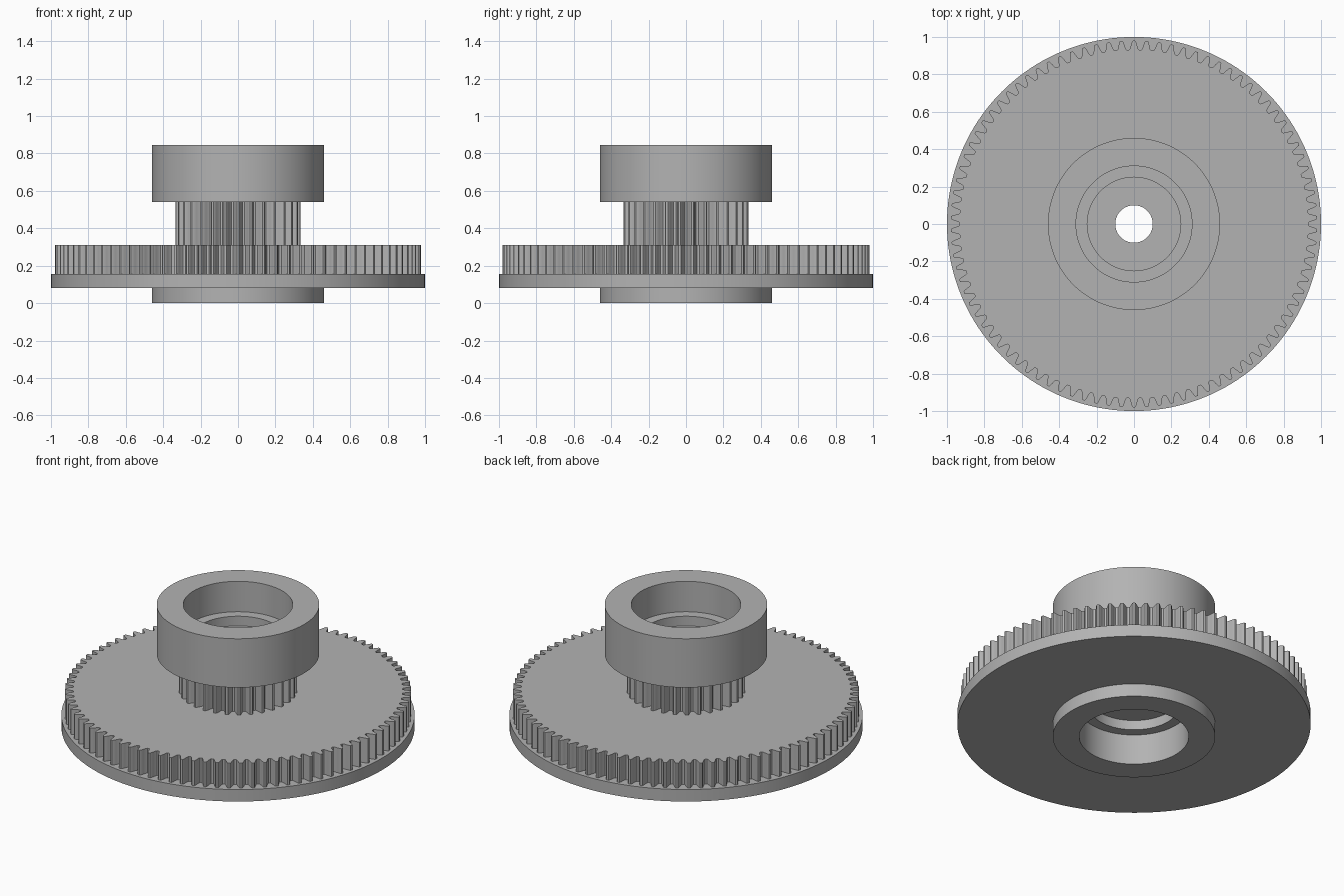
import bpy, bmesh, math

cube = bpy.data.objects.get("Cube")
if cube:
    bpy.data.objects.remove(cube, do_unlink=True)

grey = bpy.data.materials.new("plain grey")
grey.use_nodes = True
colour = (0.45, 0.45, 0.45, 1)
grey.diffuse_color = colour
grey.node_tree.nodes["Principled BSDF"].inputs["Base Color"].default_value = colour

HOLE, SEAT, BEARING, HUB, DISC = 0.10, 0.25, 0.31, 0.46, 1.0
Z_FLANGE, Z_GEAR, Z_PINION, Z_HUB, Z_TOP = 0.08, 0.155, 0.31, 0.54, 0.845
LEDGE, SHOULDER = 0.19, 0.25    # depths of the two bore steps from either end
SEGMENTS = 160


def ring(bm, outline, z):
    return [bm.verts.new((r * math.cos(a), r * math.sin(a), z)) for r, a in outline]


def bridge(bm, lower, upper):
    n = len(lower)
    for i in range(n):
        j = (i + 1) % n
        bm.faces.new((lower[i], lower[j], upper[j], upper[i]))


def circle(r, n=SEGMENTS):
    return [(r, math.tau * i / n) for i in range(n)]


def finish(bm, name):
    mesh = bpy.data.meshes.new(name)
    bm.to_mesh(mesh)
    bm.free()
    mesh.materials.append(grey)
    obj = bpy.data.objects.new(name, mesh)
    bpy.context.collection.objects.link(obj)
    bpy.ops.object.select_all(action="DESELECT")
    obj.select_set(True)
    bpy.context.view_layer.objects.active = obj
    bpy.ops.object.shade_smooth_by_angle(angle=math.radians(25))
    return obj


def lathe(name, profile):
    bm = bmesh.new()
    rings = [ring(bm, circle(r), z) for r, z in profile]
    for a, b in zip(rings, rings[1:]):
        bridge(bm, a, b)
    return finish(bm, name)


def gear(name, teeth, tip, depth, z0, z1, inner=None):
    # One tooth: (fraction of the depth, fraction of the pitch)
    tooth = [(0, -0.40), (0.12, -0.33), (0.55, -0.23), (0.9, -0.15), (1, -0.09)]
    tooth += [(d, -p) for d, p in reversed(tooth)]
    outline = [(tip - depth * (1 - d), math.pi / 2 + math.tau * (i + p) / teeth)
               for i in range(teeth) for d, p in tooth]
    bm = bmesh.new()
    lower, upper = ring(bm, outline, z0), ring(bm, outline, z1)
    bridge(bm, lower, upper)
    if inner:
        bridge(bm, upper, ring(bm, [(inner, a) for r, a in outline], z1))
    return finish(bm, name)


# Lower hub, flange and lower half of the stepped bore
lathe("lower_hub_and_flange", [
    (HOLE, Z_PINION), (HOLE, SHOULDER), (SEAT, SHOULDER), (SEAT, LEDGE),
    (BEARING, LEDGE), (BEARING, 0), (HUB, 0), (HUB, Z_FLANGE),
    (DISC, Z_FLANGE), (DISC, Z_GEAR), (0.92, Z_GEAR)])

# Upper hub with its stepped bore
lathe("upper_hub", [
    (0.28, Z_HUB), (HUB, Z_HUB), (HUB, Z_TOP), (BEARING, Z_TOP),
    (BEARING, Z_TOP - LEDGE), (SEAT, Z_TOP - LEDGE), (SEAT, Z_TOP - SHOULDER),
    (HOLE, Z_TOP - SHOULDER), (HOLE, Z_PINION)])

# Toothed wheels
gear("large_gear", 90, 0.98, 0.048, Z_GEAR, Z_PINION, inner=0.28)
gear("small_gear", 30, 0.335, 0.048, Z_PINION, Z_HUB)
